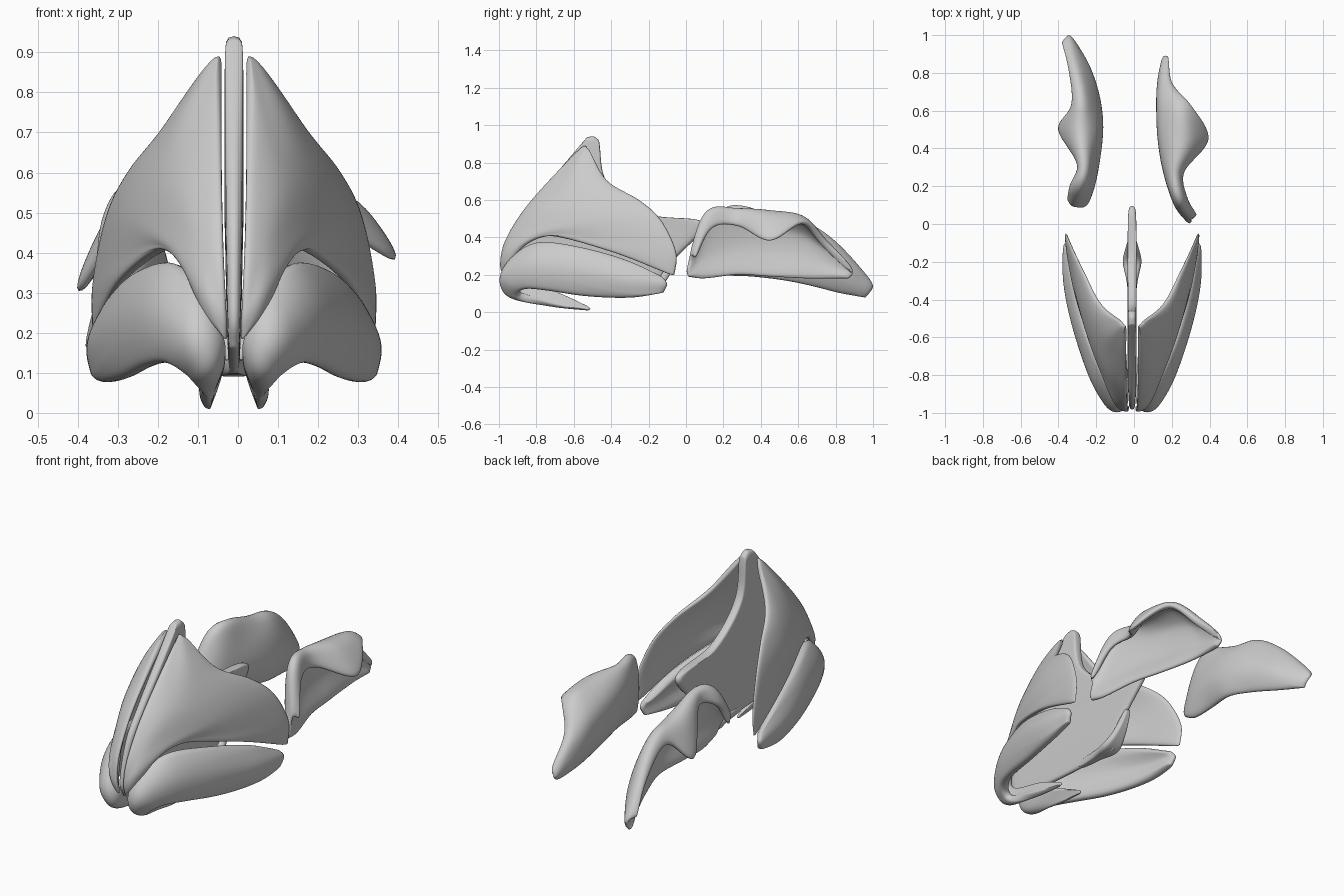
import bpy, math
from mathutils import Vector

grey = bpy.data.materials.new("cartilage_grey")
grey.diffuse_color = (0.6, 0.6, 0.6, 1)
CENTRE = -0.01


def spline(pts, n):
    """Smooth curve through the points, sampled n + 1 times."""
    p = [Vector(q) for q in pts]
    p = [2 * p[0] - p[1]] + p + [2 * p[-1] - p[-2]]
    segs, out = len(p) - 3, []
    for k in range(n + 1):
        f = k / n * segs
        i = min(int(f), segs - 1)
        t = f - i
        a, b, c, d = p[i:i + 4]
        out.append(0.5 * (2 * b + (c - a) * t + (2 * a - 5 * b + 4 * c - d) * t * t
                          + (3 * b - a - 3 * c + d) * t ** 3))
    return out


def plate(name, rows, thick, nu=36, nv=20, rim=0.4, fade=0.2, start=1.0,
          mirror=False, shift=0.0):
    """Curved plate through a grid of points, thinner toward its rim and its first rows."""
    across = [spline(r, nv) for r in rows]
    cols = [spline([r[j] for r in across], nu) for j in range(nv + 1)]
    verts = [cols[j][i] for i in range(nu + 1) for j in range(nv + 1)]
    w = nv + 1
    faces = [(i * w + j, i * w + j + 1, (i + 1) * w + j + 1, (i + 1) * w + j)
             for i in range(nu) for j in range(nv)]
    me = bpy.data.meshes.new(name)
    me.from_pydata(verts, [], faces)
    me.materials.append(grey)
    ob = bpy.data.objects.new(name, me)
    bpy.context.collection.objects.link(ob)
    ob.location.x = shift
    group = ob.vertex_groups.new(name="thickness")
    for i in range(nu + 1):
        ramp = start + (1 - start) * min(1, i / nu / 0.45)
        for j in range(nv + 1):
            d = min(min(i / nu, 1 - i / nu, j / nv, 1 - j / nv) / fade, 1)
            edge = rim + (1 - rim) * math.sqrt(1 - (1 - d) ** 2)
            group.add([i * w + j], edge * ramp, 'REPLACE')
    sol = ob.modifiers.new("thickness", 'SOLIDIFY')
    sol.thickness = thick
    sol.offset = 0
    sol.vertex_group = "thickness"
    sub = ob.modifiers.new("round", 'SUBSURF')
    sub.levels = sub.render_levels = 1
    if mirror:
        ob.modifiers.new("mirror", 'MIRROR')
    me.polygons.foreach_set("use_smooth", [True] * len(faces))
    return ob


# central septum: flat upright plate, given as (y, z) rows from bottom to top
septum = [
    [(-.95, .16), (-.72, .12), (-.45, .1), (-.18, .09)],
    [(-.985, .25), (-.7, .25), (-.4, .25), (-.08, .26)],
    [(-.93, .45), (-.6, .46), (-.25, .47), (.1, .475)],
    [(-.82, .6), (-.62, .58), (-.42, .55), (-.2, .525)],
    [(-.68, .76), (-.6, .74), (-.51, .72), (-.42, .69)],
    [(-.53, .935), (-.51, .94), (-.49, .94), (-.465, .92)],
]
plate("septum", [[(0, y, z) for y, z in r] for r in septum], 0.048,
      rim=0.8, start=0.6, shift=CENTRE)

# flared foot along the lower back edge of the septum: (y, z, half width)
foot = [(-.45, .115, .012), (-.3, .115, .03), (-.2, .115, .05), (-.13, .17, .035), (-.06, .28, .012)]
plate("septum_foot", [[(-w, y, z), (0, y, z), (w, y, z)] for y, z, w in foot], 0.04,
      nu=24, nv=10, shift=CENTRE)

# upper side plates: rows from top to bottom, each from the bridge to the back edge
plate("upper_side_plate", [
    [(.035, -.54, .89), (.038, -.537, .89), (.043, -.533, .887), (.048, -.53, .88), (.055, -.52, .87)],
    [(.033, -.72, .71), (.075, -.67, .72), (.12, -.6, .73), (.15, -.51, .72), (.17, -.42, .7)],
    [(.03, -.87, .54), (.11, -.78, .56), (.175, -.64, .58), (.225, -.46, .6), (.258, -.25, .6)],
    [(.026, -.97, .37), (.1, -.87, .43), (.19, -.68, .46), (.265, -.43, .49), (.315, -.13, .49)],
    [(.02, -.99, .25), (.085, -.935, .33), (.165, -.74, .42), (.28, -.4, .37), (.35, -.05, .32)],
    [(.018, -.97, .18), (.07, -.95, .25), (.145, -.79, .41), (.28, -.42, .33), (.35, -.06, .19)],
], 0.033, mirror=True, shift=CENTRE)

# lower wing plates: sections from the inner tip, round the dome, to the outer tip
plate("lower_wing_plate", [
    [(.06, -.52, .028), (.063, -.51, .018), (.066, -.52, .01)],
    [(.04, -.7, .11), (.06, -.72, .065), (.075, -.7, .03)],
    [(.035, -.88, .16), (.06, -.92, .1), (.09, -.86, .075)],
    [(.04, -.94, .21), (.08, -.965, .15), (.115, -.89, .105)],
    [(.08, -.89, .31), (.12, -.935, .21), (.16, -.85, .125)],
    [(.145, -.78, .372), (.195, -.8, .25), (.21, -.74, .115)],
    [(.23, -.58, .35), (.282, -.55, .22), (.27, -.53, .085)],
    [(.29, -.33, .28), (.335, -.32, .18), (.32, -.3, .078)],
    [(.335, -.12, .18), (.35, -.1, .15), (.34, -.12, .105)],
], 0.065, nu=64, mirror=True, shift=CENTRE, rim=0.35, fade=0.35, start=0.45)

# rear scrolls: sections front to back, each from lower edge over the top to the hanging flap
plate("right_rear_scroll", [
    [(.29, .01, .19), (.3, .005, .22), (.3, .02, .27), (.31, .03, .3), (.33, .05, .29)],
    [(.28, .1, .18), (.24, .1, .3), (.23, .11, .45), (.245, .12, .53), (.275, .14, .45)],
    [(.24, .28, .2), (.18, .28, .33), (.18, .27, .47), (.215, .27, .54), (.26, .28, .46)],
    [(.21, .45, .19), (.15, .45, .32), (.16, .45, .47), (.27, .44, .525), (.395, .45, .38)],
    [(.18, .64, .18), (.14, .64, .3), (.15, .63, .42), (.23, .61, .5), (.3, .63, .48)],
    [(.17, .76, .18), (.145, .76, .25), (.15, .76, .32), (.17, .75, .36), (.2, .74, .36)],
    [(.17, .87, .18), (.165, .89, .2), (.165, .89, .21), (.175, .89, .22), (.18, .88, .23)],
], 0.04)

plate("left_rear_scroll", [
    [(-.25, .11, .25), (-.27, .09, .3), (-.3, .09, .35), (-.33, .1, .37), (-.345, .13, .33)],
    [(-.24, .2, .2), (-.23, .2, .32), (-.25, .2, .45), (-.29, .2, .53), (-.335, .2, .45)],
    [(-.23, .35, .19), (-.2, .35, .32), (-.23, .33, .46), (-.265, .31, .55), (-.29, .32, .48)],
    [(-.2, .52, .17), (-.185, .51, .3), (-.22, .5, .43), (-.3, .5, .48), (-.4, .5, .3)],
    [(-.23, .67, .14), (-.2, .66, .26), (-.23, .65, .38), (-.28, .64, .46), (-.325, .63, .41)],
    [(-.28, .83, .1), (-.25, .82, .2), (-.27, .8, .3), (-.305, .79, .36), (-.34, .82, .3)],
    [(-.34, .96, .08), (-.335, .98, .1), (-.345, 1.0, .13), (-.36, .99, .15), (-.38, .96, .16)],
], 0.045)
